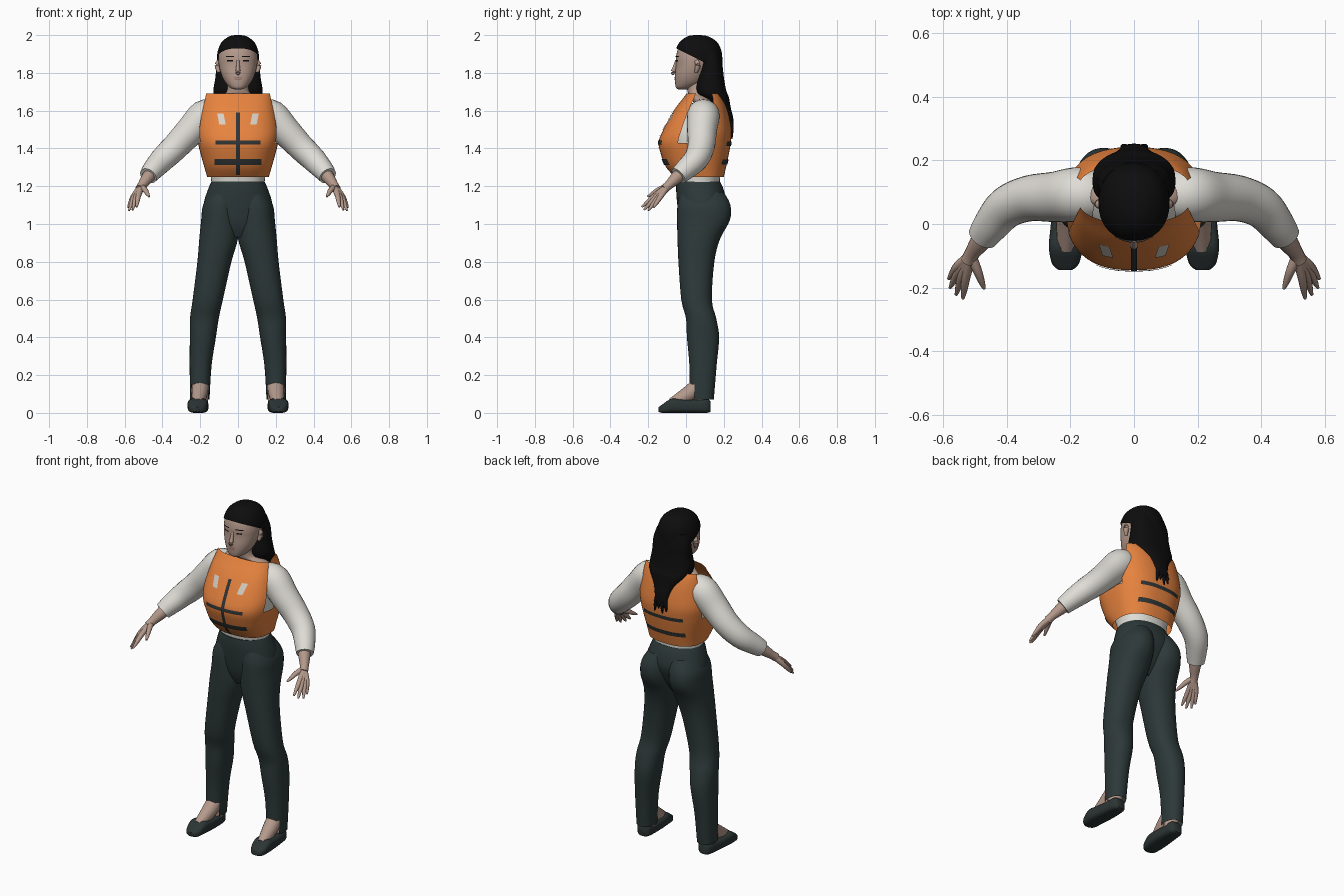
import bpy, bmesh, math
from mathutils import Vector
from mathutils.bvhtree import BVHTree

cube = bpy.data.objects.get("Cube")
if cube:
    bpy.data.objects.remove(cube, do_unlink=True)


def material(name, *rgb):
    m = bpy.data.materials.new(name)
    m.diffuse_color = (*rgb, 1)
    m.use_nodes = True
    m.node_tree.nodes["Principled BSDF"].inputs["Base Color"].default_value = (*rgb, 1)
    return m


orange = material("vest_orange", 0.81, 0.23, 0.05)
white = material("shirt_white", 0.74, 0.72, 0.67)
skin = material("skin", 0.46, 0.32, 0.26)
lip = material("lip_rose", 0.34, 0.19, 0.16)
black = material("hair_black", 0.004, 0.004, 0.004)
dark = material("trouser_green_grey", 0.026, 0.04, 0.04)
shoe_mat = material("shoe_grey", 0.025, 0.034, 0.034)
strap_mat = material("strap_grey", 0.03, 0.035, 0.035)
silver = material("reflector_pale", 0.68, 0.63, 0.56)


def build(name, verts, faces, mat, mirror=False, recalc=True):
    me = bpy.data.meshes.new(name)
    me.from_pydata([tuple(v) for v in verts], [], faces)
    if recalc:
        bm = bmesh.new()
        bm.from_mesh(me)
        bmesh.ops.recalc_face_normals(bm, faces=bm.faces)
        bm.to_mesh(me)
        bm.free()
    me.materials.append(mat)
    ob = bpy.data.objects.new(name, me)
    bpy.context.collection.objects.link(ob)
    bpy.ops.object.select_all(action="DESELECT")
    ob.select_set(True)
    bpy.context.view_layer.objects.active = ob
    bpy.ops.object.shade_smooth_by_angle(angle=math.radians(50))
    if mirror:
        ob.modifiers.new("Mirror", "MIRROR")
    return ob


def resample(rows, k=4):
    """Smooth curve through the rows."""
    out = []
    for i in range(len(rows) - 1):
        a, b, c, d = (rows[min(max(i + j, 0), len(rows) - 1)] for j in (-1, 0, 1, 2))
        for s in range(k):
            t = s / k
            out.append([q + 0.5 * t * (r - p + t * (2 * p - 5 * q + 4 * r - e
                        + t * (3 * (q - r) + e - p))) for p, q, r, e in zip(a, b, c, d)])
    return out + [list(rows[-1])]


def skin_rings(name, rings, mat, mirror=False, caps=True, skip=None):
    n = len(rings[0])
    verts = [v for r in rings for v in r]
    faces = []
    for i in range(len(rings) - 1):
        for j in range(n):
            if skip and skip(2 * math.pi * (j + 0.5) / n, rings[i][j]):
                continue
            k = (j + 1) % n
            faces.append((i * n + j, i * n + k, (i + 1) * n + k, (i + 1) * n + j))
    if caps:
        faces += [tuple(range(n)), tuple(range(len(verts) - n, len(verts)))]
    return build(name, verts, faces, mat, mirror)


def loft(name, rows, mat, power=2.2, axis="z", n=40, **kw):
    """Rows: position on the axis, centre x, half width, low and high edge."""
    rings = []
    for p, cx, hw, lo, hi in resample(rows):
        ring = []
        for j in range(n):
            a = 2 * math.pi * j / n
            c, s = (math.copysign(abs(f) ** (2 / power), f) for f in (math.cos(a), math.sin(a)))
            u, v = cx + hw * c, (lo + hi) / 2 + (hi - lo) / 2 * s
            ring.append(Vector((u, v, p) if axis == "z" else (u, p, v)))
        rings.append(ring)
    return skin_rings(name, rings, mat, **kw)


def tube(name, points, mat, n=16, mirror=True):
    """Points: x, y, z, radius."""
    pts = resample(points)
    rings = []
    for i, (x, y, z, r) in enumerate(pts):
        t = Vector(pts[min(i + 1, len(pts) - 1)][:3]) - Vector(pts[max(i - 1, 0)][:3])
        q = t.to_track_quat("Z", "Y")
        rings.append([Vector((x, y, z)) + q @ Vector((r * math.cos(a), r * math.sin(a), 0))
                      for a in (2 * math.pi * j / n for j in range(n))])
    return skin_rings(name, rings, mat, mirror)


def decal(name, target, cx, cz, w, h, mat, side=-1, slant=0.0, mirror=False, nx=14, nz=8):
    """Thin plate laid on the front (-1) or back (1) of the target."""
    tree = BVHTree.FromPolygons([v.co for v in target.data.vertices],
                                [p.vertices for p in target.data.polygons])
    verts = []
    for i in range(nz + 1):
        for j in range(nx + 1):
            z = cz + h * (i / nz - 0.5)
            x = cx + w * (j / nx - 0.5) + slant * (z - cz)
            hit = tree.ray_cast(Vector((x, side, z)), Vector((0, -side, 0)))[0]
            verts.append((x, (hit.y if hit else 0) + side * 0.004, z))
    m = nx + 1
    faces = [(i * m + j, i * m + j + 1, (i + 1) * m + j + 1, (i + 1) * m + j)[::-side]
             for i in range(nz) for j in range(nx)]
    return build(name, verts, faces, mat, mirror, recalc=False)


# Trousers
loft("hips", [(1.225, 0, .14, -.05, .18), (1.18, 0, .16, -.052, .2), (1.1, 0, .182, -.046, .212),
              (1.0, 0, .17, -.03, .17), (.93, 0, .07, 0, .12)], dark)
loft("trouser_leg", [(1.17, .075, .07, -.03, .2), (1.1, .092, .093, -.045, .235),
                     (1.02, .097, .098, -.047, .232), (.92, .103, .102, -.045, .18),
                     (.8, .125, .09, -.04, .15), (.6, .16, .08, -.025, .137),
                     (.5, .178, .076, 0, .16), (.4, .186, .069, .005, .175),
                     (.25, .198, .058, .018, .162), (.07, .202, .051, .02, .147)],
     dark, mirror=True, caps=False, skip=lambda a, v: v.z < .175 and math.sin(a) < -.55)

# Feet and shoes
tube("ankle", [(.2, .085, .3, .04), (.2, .08, .18, .04), (.2, .075, .05, .04)], skin)
tube("instep", [(.2, .065, .14, .045), (.204, .01, .098, .042), (.212, -.075, .05, .028)], skin)
loft("shoe", [(-.145, .215, .02, .006, .03), (-.125, .215, .042, 0, .045), (-.075, .214, .053, 0, .076),
              (-.02, .21, .053, 0, .072), (.05, .206, .049, 0, .07), (.11, .204, .042, 0, .074),
              (.13, .204, .025, .006, .06)], shoe_mat, power=3.2, axis="y", mirror=True)

# Shirt
loft("shirt_body", [(1.19, 0, .142, -.045, .18), (1.25, 0, .144, -.05, .18), (1.45, 0, .18, -.1, .2),
                    (1.58, 0, .17, -.03, .19), (1.64, 0, .13, .03, .16)], white)
tube("sleeve", [(.13, .09, 1.575, .08), (.18, .092, 1.57, .086), (.25, .085, 1.495, .079),
                (.33, .08, 1.41, .072), (.4, .052, 1.342, .066), (.45, -.005, 1.287, .056),
                (.475, -.04, 1.255, .048)], white, n=24)

# Life vest with armholes
vest = loft("life_vest", [(1.25, 0, .163, -.06, .2), (1.3, 0, .178, -.105, .212),
                          (1.36, 0, .195, -.13, .225), (1.43, 0, .212, -.145, .237),
                          (1.5, 0, .218, -.12, .24), (1.6, 0, .2, -.065, .222),
                          (1.66, 0, .186, -.02, .203), (1.69, 0, .18, .003, .185)],
            orange, power=2.5, n=64, caps=False,
            skip=lambda a, v: abs(math.sin(a)) < .4 and v.z > 1.42)
decal("front_zip", vest, 0, 1.425, .02, .33, strap_mat, nx=2, nz=30)
decal("chest_strap", vest, 0, 1.432, .24, .02, strap_mat)
decal("waist_strap", vest, 0, 1.328, .25, .03, strap_mat)
decal("upper_back_strap", vest, 0, 1.425, .26, .022, strap_mat, side=1)
decal("lower_back_strap", vest, 0, 1.328, .26, .026, strap_mat, side=1)
decal("reflector", vest, .088, 1.557, .034, .058, silver, slant=.2, mirror=True)

# Neck and head
loft("neck", [(1.58, 0, .165, .05, .16), (1.64, 0, .155, .04, .15), (1.672, 0, .11, .025, .13),
              (1.7, 0, .06, .008, .115), (1.78, 0, .055, 0, .11)], skin)
head = loft("head", [(1.712, 0, .018, -.04, .01), (1.722, 0, .042, -.053, .04), (1.75, 0, .068, -.058, .09),
                     (1.79, 0, .088, -.058, .12), (1.84, 0, .101, -.053, .15), (1.89, 0, .104, -.052, .17),
                     (1.94, 0, .09, -.036, .16), (1.98, 0, .05, .01, .11)], skin)
tube("nose", [(0, -.05, 1.865, .007), (0, -.06, 1.83, .01), (0, -.068, 1.803, .013),
              (0, -.06, 1.795, .008)], skin, mirror=False)
tube("ear", [(.101, .055, 1.865, .01), (.109, .063, 1.838, .015), (.101, .052, 1.802, .008)], skin)
decal("eyebrow", head, .043, 1.886, .042, .006, black, slant=0, mirror=True, nz=2)
decal("eye", head, .042, 1.864, .03, .008, black, mirror=True, nz=2)
decal("lower_lip", head, 0, 1.766, .036, .009, lip, nz=2)
decal("upper_lip", head, 0, 1.776, .046, .007, lip, nz=2)

# Hair: cap trimmed along the hairline, long back, loose ends
cap = loft("hair_cap", [(2.0, 0, .015, .045, .075), (1.994, 0, .045, .01, .115), (1.965, 0, .085, -.032, .163),
                        (1.92, 0, .106, -.055, .186), (1.87, 0, .112, -.06, .193),
                        (1.79, 0, .112, -.055, .195)], black)
bm = bmesh.new()
bm.from_mesh(cap.data)
bmesh.ops.bisect_plane(bm, geom=bm.verts[:] + bm.edges[:] + bm.faces[:], plane_co=(0, -.055, 1.932),
                       plane_no=(0, .5, 1), clear_inner=True)
bm.to_mesh(cap.data)
bm.free()
loft("long_hair", [(1.91, 0, .098, .05, .18), (1.85, 0, .113, .07, .192), (1.78, 0, .119, .06, .2),
                   (1.71, 0, .13, .052, .212), (1.67, 0, .122, .075, .227), (1.61, 0, .072, .15, .238),
                   (1.56, 0, .048, .19, .25), (1.5, 0, .036, .21, .252)], black, power=2.5)
for i, (x, tip) in enumerate([(-.032, 1.465), (-.01, 1.45), (.012, 1.475), (.033, 1.455)]):
    tube(f"hair_end_{i + 1}", [(x * .7, .235, 1.55, .014), (x, .24, 1.5, .012), (x * 1.2, .243, tip, .003)],
         black, n=8, mirror=False)

# Forearms and hands
tube("forearm", [(.44, .005, 1.295, .036), (.475, -.045, 1.25, .034), (.508, -.092, 1.205, .024),
                 (.52, -.115, 1.185, .024)], skin)
fingers = {"little": ((.553, -.132, 1.148), (.582, -.172, 1.088)),
           "ring": ((.549, -.145, 1.142), (.577, -.2, 1.072)),
           "middle": ((.539, -.157, 1.144), (.558, -.222, 1.075)),
           "index": ((.527, -.164, 1.15), (.537, -.234, 1.09)),
           "thumb": ((.492, -.145, 1.18), (.47, -.203, 1.145))}
for finger, (knuckle, tip) in fingers.items():
    tube(finger + "_finger", [(.512, -.1, 1.197, .018), (*knuckle, .0145),
                              (*Vector(knuckle).lerp(Vector(tip), .6), .0105), (*tip, .005)], skin, n=10)
